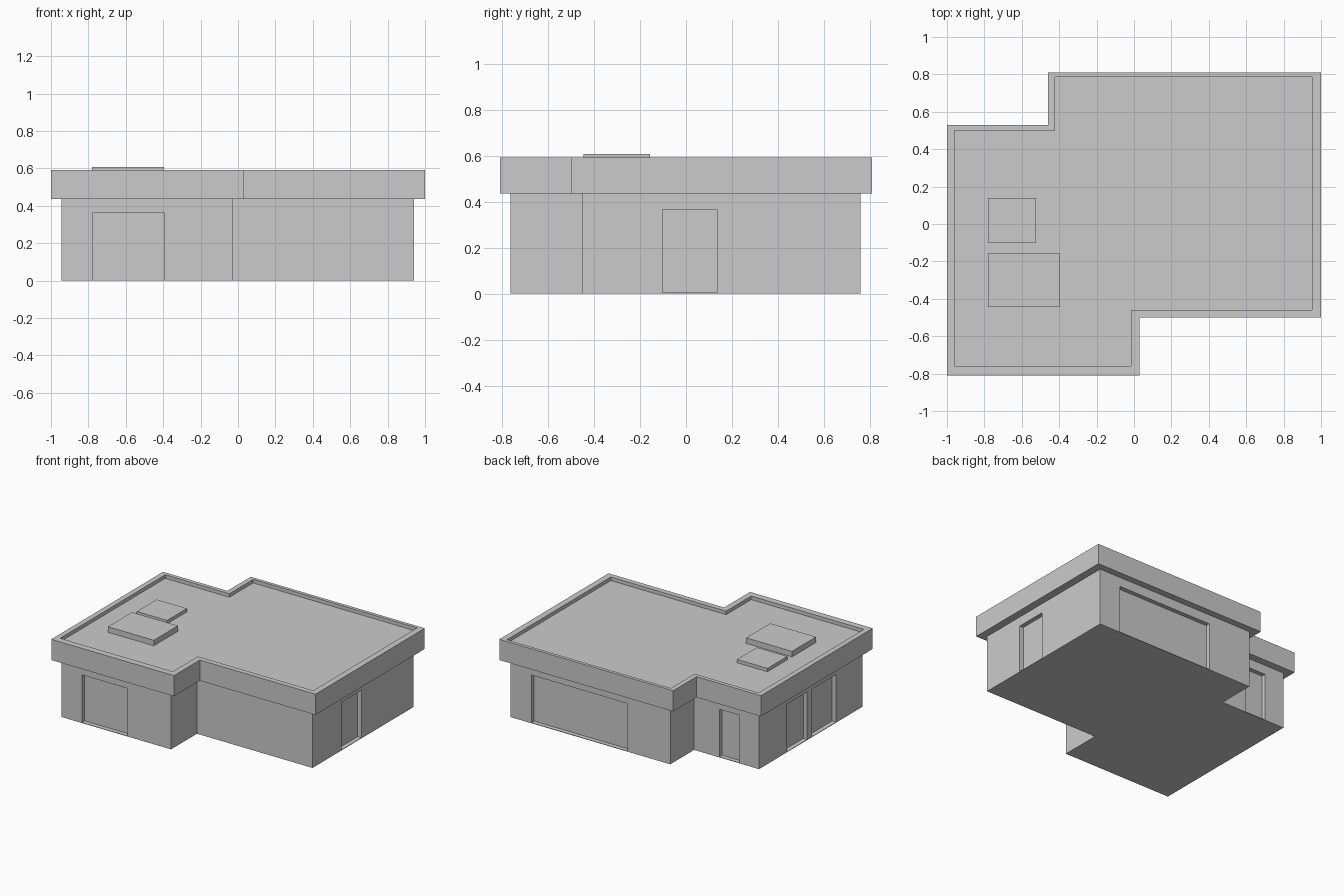
import bpy, bmesh

if "Cube" in bpy.data.objects:
    bpy.data.objects.remove(bpy.data.objects["Cube"])

WALL_TOP, ROOF_TOP, DECK = 0.436, 0.593, 0.566
SILL, HEAD, DEPTH = 0.004, 0.365, 0.033


def stepped(x0, x1, x2, x3, y0, y1, y2, y3):
    """Plan outline with a front-right and a back-left notch."""
    return [(x0, y0), (x2, y0), (x2, y1), (x3, y1),
            (x3, y3), (x1, y3), (x1, y2), (x0, y2)]


def loft(name, sections):
    """Closed solid through stacked (outline, z) sections."""
    bm = bmesh.new()
    rings = [[bm.verts.new((x, y, z)) for x, y in pts] for pts, z in sections]
    n = len(rings[0])
    for a, b in zip(rings, rings[1:]):
        for i in range(n):
            j = (i + 1) % n
            bm.faces.new((a[i], a[j], b[j], b[i]))
    bm.faces.new(rings[0][::-1])
    bm.faces.new(rings[-1])
    bmesh.ops.recalc_face_normals(bm, faces=bm.faces)
    me = bpy.data.meshes.new(name)
    bm.to_mesh(me)
    bm.free()
    ob = bpy.data.objects.new(name, me)
    bpy.context.collection.objects.link(ob)
    return ob


def box(name, x0, x1, y0, y1, z0, z1):
    pts = [(x0, y0), (x1, y0), (x1, y1), (x0, y1)]
    return loft(name, [(pts, z0), (pts, z1)])


# Wall block
L, R, F, B, NB = -0.945, 0.942, -0.763, 0.76, 0.474
plan = stepped(L, -0.40, -0.028, R, F, -0.452, NB, B)
walls = loft("walls", [(plan, 0), (plan, WALL_TOP)])

# Shallow door and window recesses: x range, y range
D, E = DEPTH, 0.05
recesses = [
    (-0.775, -0.395, F - E, F + D),      # front door
    (R - D, R + E, -0.103, 0.135),       # right door
    (-0.04, 0.765, B - D, B + E),        # wide back opening
    (-0.782, -0.612, NB - D, NB + E),    # small back door
    (L - E, L + D, -0.103, 0.138),       # left openings
    (L - E, L + D, -0.45, -0.16),
]
for r in recesses:
    cutter = box("recess_cutter", *r, SILL, HEAD)
    cutter.hide_render = True
    mod = walls.modifiers.new("recess", 'BOOLEAN')
    mod.operation, mod.solver, mod.object = 'DIFFERENCE', 'EXACT', cutter
    bpy.context.view_layer.objects.active = walls
    bpy.ops.object.modifier_apply(modifier=mod.name)
    bpy.data.objects.remove(cutter)

# Overhanging flat roof with a low parapet around a sunken deck
outer = stepped(-1, -0.46, 0.03, 1, -0.81, -0.5, 0.53, 0.81)
inner = stepped(-0.96, -0.422, -0.015, 0.953, -0.76, -0.46, 0.5, 0.785)
loft("roof", [(outer, WALL_TOP), (outer, ROOF_TOP), (inner, ROOF_TOP), (inner, DECK)])

# Roof hatches
box("large_roof_hatch", -0.78, -0.395, -0.445, -0.157, DECK, 0.608)
box("small_roof_hatch", -0.78, -0.525, -0.1, 0.138, DECK, 0.592)
